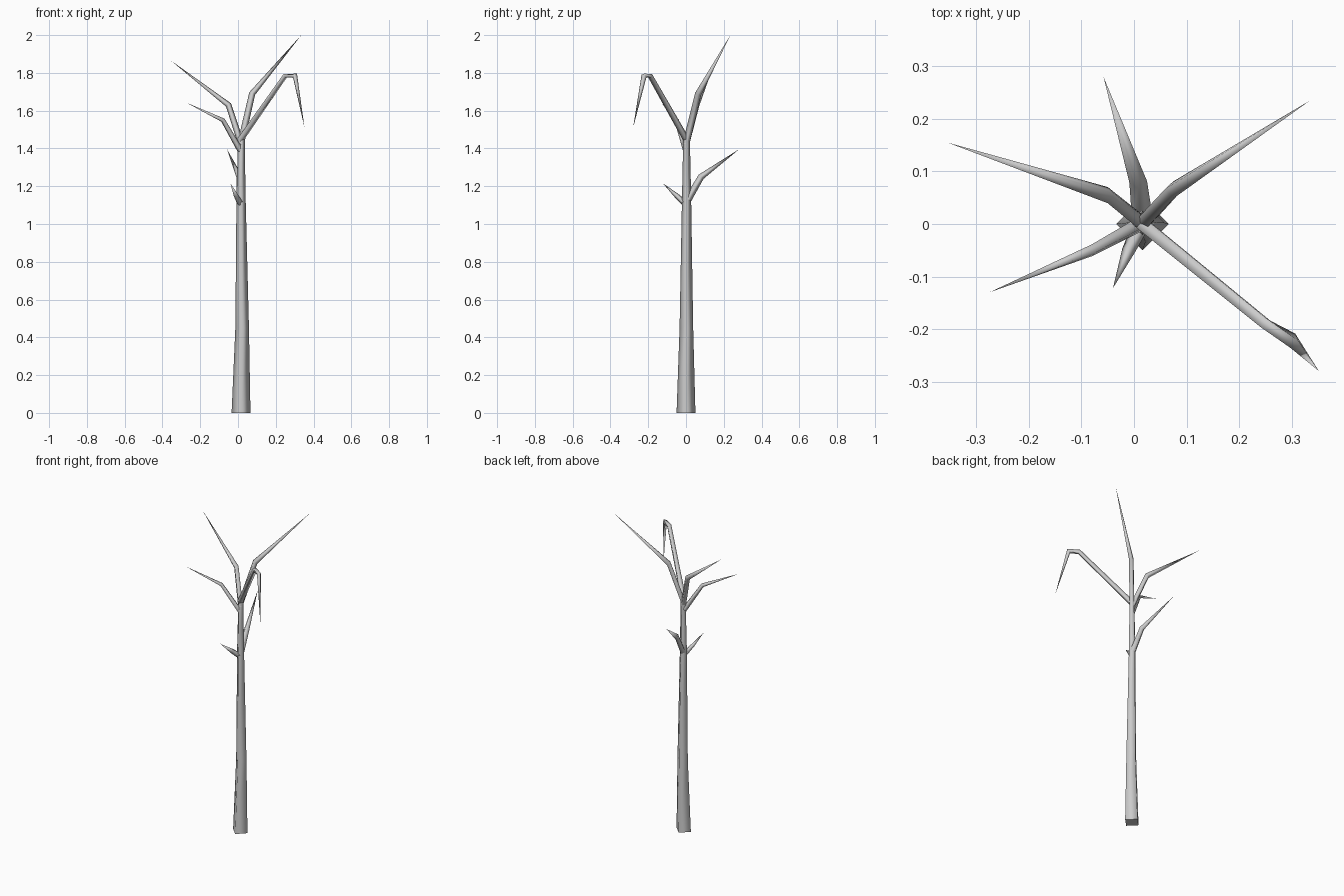
import bpy, bmesh
from math import cos, sin, pi
from mathutils import Vector

if "Cube" in bpy.data.objects:
    bpy.data.objects.remove(bpy.data.objects["Cube"])

SIDES = 4


def limb(name, points):
    """Sweep a tapering four-sided tube along (x, y, z, radius); radius 0 ends in a point."""
    pts = [Vector(p[:3]) for p in points]
    bm = bmesh.new()
    u = Vector((1, 0, 0))
    prev = None
    for i, p in enumerate(points):
        a = (pts[i] - pts[i - 1]).normalized() if i else Vector()
        b = (pts[i + 1] - pts[i]).normalized() if i < len(pts) - 1 else Vector()
        t = (a + b).normalized()
        if p[2] == 0:
            t = Vector((0, 0, 1))          # level foot of the trunk
        u = (u - t * u.dot(t)).normalized()
        v = t.cross(u)
        if p[3] == 0:
            ring = [bm.verts.new(pts[i])] * SIDES
        else:
            ring = [bm.verts.new(pts[i] + p[3] * (u * cos(2 * pi * k / SIDES) + v * sin(2 * pi * k / SIDES)))
                    for k in range(SIDES)]
        if prev is None:
            bm.faces.new(ring[::-1])
        else:
            for k in range(SIDES):
                n = (k + 1) % SIDES
                quad = [prev[k], prev[n], ring[n]]
                if p[3]:
                    quad.append(ring[k])
                bm.faces.new(quad).smooth = True
        prev = ring
    me = bpy.data.meshes.new(name)
    bm.to_mesh(me)
    bm.free()
    ob = bpy.data.objects.new(name, me)
    bpy.context.collection.objects.link(ob)
    return ob


# Trunk running up into the tallest branch
limb("trunk", [(0.016, 0, 0, 0.05), (0.022, 0.002, 0.45, 0.036), (0.016, 0.003, 1.15, 0.024),
               (0.018, 0.003, 1.44, 0.018), (0.075, 0.065, 1.69, 0.017), (0.335, 0.235, 2.0, 0)])

# Crown branches
limb("upper_left_branch", [(0.018, 0.0, 1.42, 0.017), (-0.05, 0.055, 1.63, 0.016), (-0.355, 0.155, 1.865, 0)])
limb("lower_left_branch", [(0.012, 0.0, 1.39, 0.016), (-0.08, -0.05, 1.55, 0.012), (-0.275, -0.13, 1.643, 0)])
limb("drooping_branch", [(0.012, 0.003, 1.445, 0.017), (0.25, -0.19, 1.785, 0.014),
                         (0.302, -0.222, 1.785, 0.015), (0.352, -0.28, 1.51, 0)])

# Small side twigs lower on the trunk
limb("back_twig", [(0.016, 0.01, 1.13, 0.02), (0.008, 0.08, 1.25, 0.017), (-0.058, 0.28, 1.395, 0)])
limb("front_twig", [(0.014, 0.0, 1.105, 0.017), (-0.01, -0.05, 1.15, 0.013), (-0.04, -0.122, 1.215, 0)])
